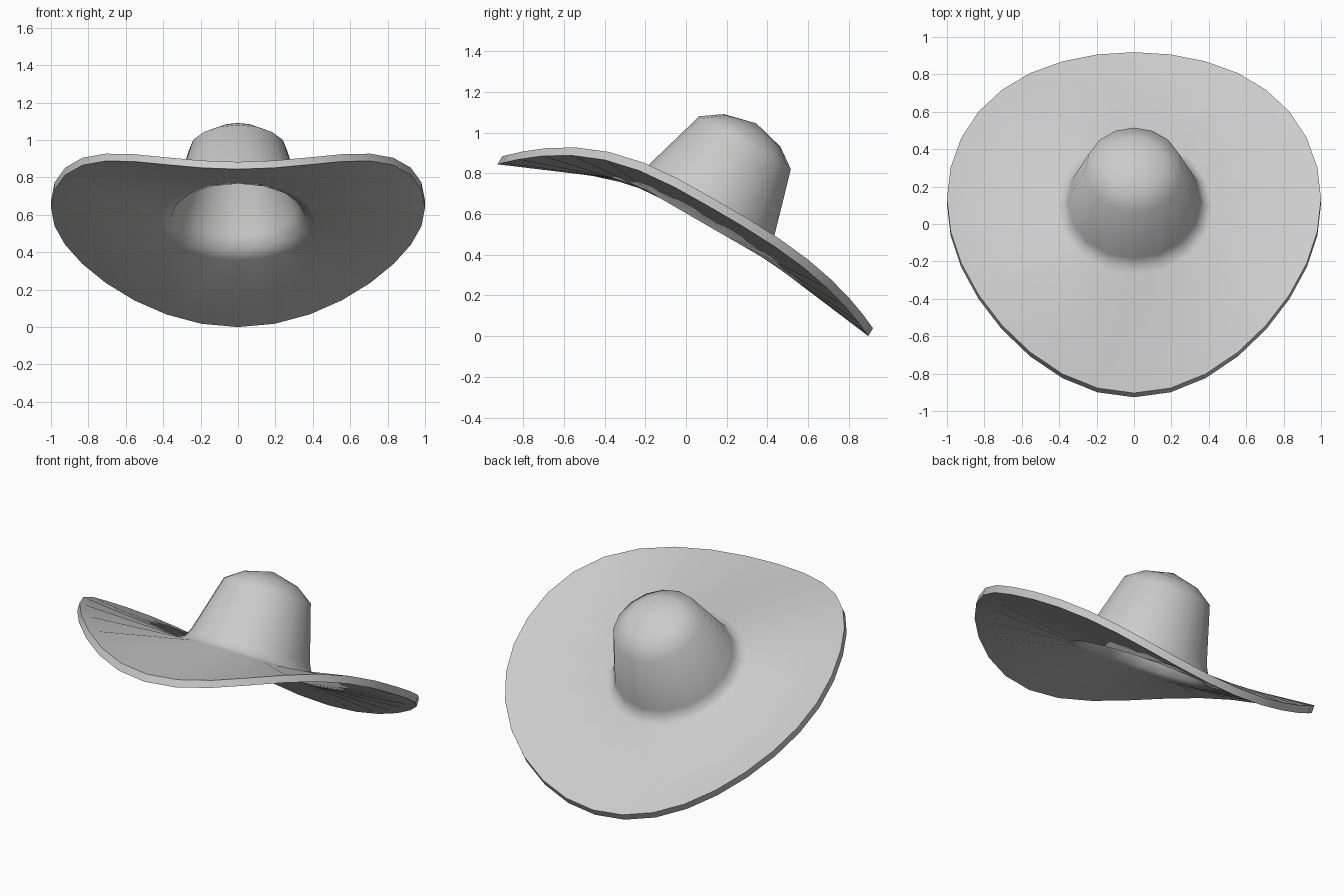
import bpy, bmesh, math
from mathutils import Matrix, Vector

cube = bpy.data.objects.get("Cube")
if cube:
    bpy.data.objects.remove(cube, do_unlink=True)

SEGMENTS = 32
THICKNESS = 0.045

felt = bpy.data.materials.new("grey felt")
felt.use_nodes = True
grey = (0.6, 0.6, 0.6, 1)
felt.diffuse_color = grey
felt.node_tree.nodes["Principled BSDF"].inputs["Base Color"].default_value = grey

# Radius and height of the rings, outside from the top down, inside from the brim up
OUTER = [(0.16, 0.40), (0.26, 0.33), (0.355, 0.0), (0.378, -0.045), (0.42, -0.065)]
INNER = [(0.42, -0.115), (0.36, -0.09), (0.325, -0.02), (0.225, 0.29), (0.14, 0.36)]

bm = bmesh.new()


def crown_ring(radius, height):
    """Sixteen-sided ring with an extra point in the middle of each side."""
    ring = []
    for i in range(SEGMENTS):
        a = math.tau * i / SEGMENTS
        r = radius * (math.cos(math.tau / SEGMENTS) if i % 2 else 1)
        ring.append(bm.verts.new((r * math.sin(a), r * math.cos(a), height)))
    return ring


def rim_ring(lift):
    """Brim edge that droops at the front and, less, at the back."""
    ring = []
    for i in range(SEGMENTS):
        a = math.tau * i / SEGMENTS
        y = math.cos(a)
        droop = (0.16 if y > 0 else 0.34) * abs(y) ** 3
        ring.append(bm.verts.new((math.sin(a), y, lift - droop)))
    return ring


rings = [crown_ring(*p) for p in OUTER]
rings += [rim_ring(THICKNESS - 0.03), rim_ring(-0.03)]
rings += [crown_ring(*p) for p in INNER]

# Skin between rings, then close the dome outside and inside
for a, b in zip(rings, rings[1:]):
    for i in range(SEGMENTS):
        j = (i + 1) % SEGMENTS
        bm.faces.new((a[i], a[j], b[j], b[i]))
for ring, height in ((rings[0], 0.44), (rings[-1], 0.395)):
    pole = bm.verts.new((0, 0, height))
    for i in range(SEGMENTS):
        bm.faces.new((pole, ring[i], ring[(i + 1) % SEGMENTS]))
bmesh.ops.recalc_face_normals(bm, faces=bm.faces)

# Tilt the hat back
bm.transform(Matrix.Translation(Vector((0, 0.125, 0.675)))
             @ Matrix.Rotation(math.radians(-30), 4, 'X'))
bmesh.ops.translate(bm, verts=bm.verts, vec=(0, 0, -min(v.co.z for v in bm.verts)))

mesh = bpy.data.meshes.new("wide_brim_hat")
bm.to_mesh(mesh)
bm.free()
mesh.materials.append(felt)
hat = bpy.data.objects.new("wide_brim_hat", mesh)
bpy.context.collection.objects.link(hat)

bpy.ops.object.select_all(action='DESELECT')
hat.select_set(True)
bpy.context.view_layer.objects.active = hat
bpy.ops.object.shade_smooth_by_angle(angle=math.radians(62))
